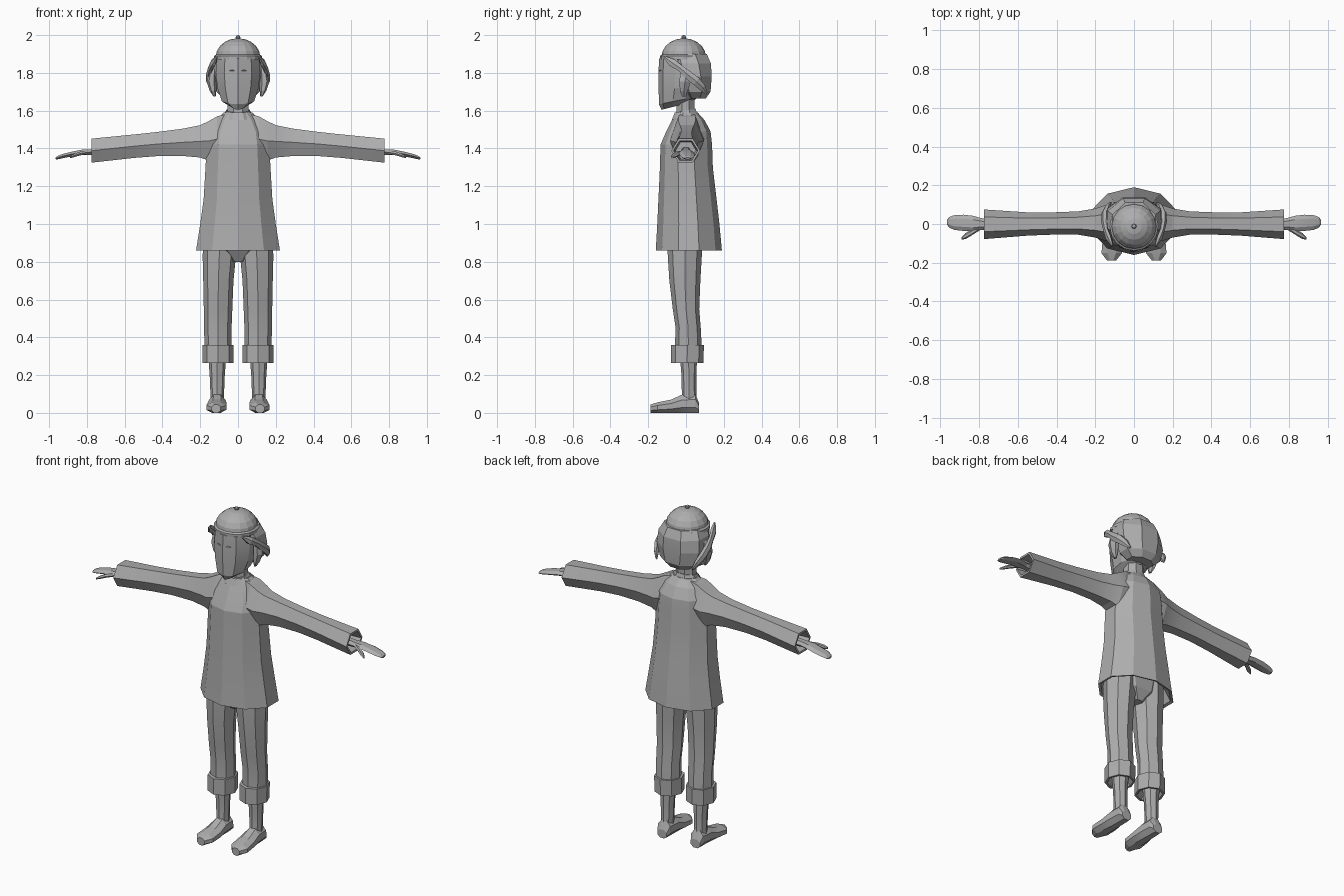
import bpy, bmesh, math
from mathutils import Vector

grey = bpy.data.materials.new("plain grey")
grey.diffuse_color = (0.42, 0.42, 0.42, 1)


def ring(c, u, v, n, phase=0.0):
    """Polygon of n points round c, reaching exactly to +-u and +-v."""
    a = [math.radians(phase) + math.tau * i / n for i in range(n)]
    mu = max(abs(math.cos(t)) for t in a)
    mv = max(abs(math.sin(t)) for t in a)
    return [Vector(c) + Vector(u) * (math.cos(t) / mu) + Vector(v) * (math.sin(t) / mv) for t in a]


def level(z, x0, x1, y0, y1, n, phase=0.0, tilt=0.0):
    """Horizontal section; tilt raises its rear."""
    ry = (y1 - y0) / 2
    return ring(((x0 + x1) / 2, (y0 + y1) / 2, z), ((x1 - x0) / 2, 0, 0), (0, ry, tilt * ry), n, phase)


def across(x, y0, y1, z0, z1, n, phase=0.0):
    """Section facing sideways, for arms and hands."""
    return ring((x, (y0 + y1) / 2, (z0 + z1) / 2), (0, (y1 - y0) / 2, 0), (0, 0, (z1 - z0) / 2), n, phase)


def loft(name, rings, mirror=False, smooth=12):
    bm = bmesh.new()
    loops = [[bm.verts.new(p) for p in r] for r in rings]
    n = len(loops[0])
    for a, b in zip(loops, loops[1:]):
        for i in range(n):
            j = (i + 1) % n
            bm.faces.new((a[i], a[j], b[j], b[i]))
    bm.faces.new(loops[0][::-1])
    bm.faces.new(loops[-1])
    bmesh.ops.recalc_face_normals(bm, faces=bm.faces)
    me = bpy.data.meshes.new(name)
    bm.to_mesh(me)
    bm.free()
    me.materials.append(grey)
    ob = bpy.data.objects.new(name, me)
    bpy.context.collection.objects.link(ob)
    if mirror:
        ob.modifiers.new("mirror", "MIRROR").use_mirror_merge = False
    bpy.ops.object.select_all(action="DESELECT")
    ob.select_set(True)
    bpy.context.view_layer.objects.active = ob
    bpy.ops.object.shade_smooth_by_angle(angle=math.radians(smooth))
    return ob


# Long coat with a hollow hem and a narrow shoulder line
coat = [(0.95, 0.17, -0.12, 0.13), (0.865, 0.205, -0.148, 0.175), (0.86, 0.222, -0.16, 0.19),
        (1.0, 0.2, -0.152, 0.177), (1.13, 0.182, -0.146, 0.162), (1.3, 0.172, -0.138, 0.142),
        (1.42, 0.165, -0.135, 0.138), (1.49, 0.152, -0.105, 0.13), (1.55, 0.115, -0.075, 0.098),
        (1.59, 0.075, -0.058, 0.062)]
loft("coat", [level(z, -x, x, y0, y1, 10, 90) for z, x, y0, y1 in coat])

# Collar and neck
loft("collar", [level(1.565, -0.08, 0.08, -0.075, 0.06, 8, 22.5, 0.2),
                level(1.6, -0.062, 0.062, -0.06, 0.05, 8, 22.5, 0.2)])
loft("neck", [level(z, -0.055, 0.055, -0.05, 0.045, 8, 22.5) for z in (1.56, 1.68)])

# Sleeves, hollow at the wrist
sleeve = [(0.05, -0.06, 0.08, 1.36, 1.585), (0.11, -0.085, 0.095, 1.33, 1.57),
          (0.155, -0.085, 0.095, 1.335, 1.545), (0.2, -0.07, 0.08, 1.352, 1.523),
          (0.29, -0.055, 0.065, 1.36, 1.505), (0.42, -0.055, 0.06, 1.36, 1.488),
          (0.55, -0.06, 0.06, 1.35, 1.474), (0.775, -0.078, 0.075, 1.325, 1.452),
          (0.775, -0.066, 0.063, 1.337, 1.44), (0.7, -0.055, 0.053, 1.345, 1.435)]
loft("sleeve", [across(*s, 6) for s in sleeve], True)

# Flat hands with a drooping thumb
hand = [(0.69, -0.03, 0.03, 1.36, 1.405), (0.78, -0.03, 0.028, 1.365, 1.395),
        (0.83, -0.038, 0.042, 1.365, 1.393), (0.88, -0.036, 0.048, 1.358, 1.383),
        (0.93, -0.03, 0.045, 1.348, 1.37), (0.955, -0.018, 0.036, 1.342, 1.36),
        (0.965, -0.005, 0.022, 1.343, 1.353)]
loft("hand", [across(*h, 6) for h in hand], True)
thumb = [(0.8, -0.035, 0.0, 1.37, 1.388), (0.84, -0.06, -0.03, 1.362, 1.382),
         (0.87, -0.078, -0.046, 1.353, 1.37), (0.89, -0.08, -0.068, 1.348, 1.358)]
loft("thumb", [across(*t, 6) for t in thumb], True)

# Trousers: hip block and two slightly bent legs
loft("trouser_seat", [level(0.8, -0.035, 0.035, -0.05, 0.05, 8, 22.5),
                      level(0.86, -0.13, 0.13, -0.09, 0.08, 8, 22.5),
                      level(0.96, -0.16, 0.16, -0.1, 0.09, 8, 22.5)])
leg = [(0.94, 0.005, 0.185, -0.1, 0.09), (0.82, 0.012, 0.187, -0.096, 0.083),
       (0.7, 0.024, 0.184, -0.088, 0.076), (0.55, 0.03, 0.181, -0.07, 0.07),
       (0.45, 0.034, 0.179, -0.055, 0.078), (0.32, 0.034, 0.178, -0.06, 0.085)]
loft("trouser_leg", [level(*s, 8, 0) for s in leg], True)
cuff = [(0.3, 0.06, 0.16, -0.04, 0.06), (0.265, 0.035, 0.175, -0.065, 0.08),
        (0.265, 0.024, 0.187, -0.08, 0.092), (0.36, 0.024, 0.187, -0.08, 0.095),
        (0.36, 0.036, 0.176, -0.06, 0.08)]
loft("trouser_cuff", [level(*s, 8, 0) for s in cuff], True)

# Ankles and flat-soled feet
shin = [(0.33, 0.06, 0.16, -0.035, 0.06), (0.2, 0.07, 0.15, -0.024, 0.055),
        (0.1, 0.074, 0.146, -0.022, 0.055), (0.03, 0.072, 0.148, -0.03, 0.06)]
loft("ankle", [level(*s, 8, 0) for s in shin], True)
foot = [(0.07, 0.08, 0.142, 0.05), (0.05, 0.07, 0.15, 0.1), (-0.02, 0.066, 0.154, 0.097),
        (-0.08, 0.06, 0.162, 0.07), (-0.15, 0.062, 0.168, 0.056), (-0.188, 0.092, 0.14, 0.044)]
loft("foot", [ring(((a + b) / 2, y, h / 2), ((b - a) / 2, 0, 0), (0, 0, h / 2), 8, 22.5)
              for y, a, b, h in foot], True)

# Head with a pointed chin
head = [(1.625, 0.035, -0.13, 0.03, 0.25), (1.655, 0.085, -0.143, 0.07, 0.2),
        (1.72, 0.108, -0.145, 0.1, 0.05), (1.8, 0.118, -0.146, 0.11, 0),
        (1.875, 0.112, -0.142, 0.11, 0), (1.9, 0.1, -0.11, 0.1, 0)]
loft("head", [level(z, -x, x, y0, y1, 10, 90, t) for z, x, y0, y1, t in head])

# Faceted hair wrapping the back and sides
hair = [(1.665, 0.075, 0.0, 0.105), (1.70, 0.115, -0.03, 0.13), (1.78, 0.14, -0.06, 0.136),
        (1.85, 0.135, -0.09, 0.132), (1.9, 0.11, -0.1, 0.11)]
loft("hair", [level(z, -x, x, y0, y1, 8, 22.5) for z, x, y0, y1 in hair])

# Lock of hair slanting back along each side, and the ear under it
lock = [(0.112, -0.115, 1.885, 0.006), (0.13, -0.075, 1.855, 0.021), (0.146, -0.03, 1.825, 0.017),
        (0.152, 0.01, 1.79, 0.022), (0.15, 0.055, 1.755, 0.023), (0.135, 0.09, 1.72, 0.018),
        (0.12, 0.11, 1.69, 0.006)]
loft("side_lock", [ring((x, y, z), (r * 0.8, 0, 0), (0, r * 0.6, r * 0.8), 6) for x, y, z, r in lock], True)
ear = [(1.675, 0.118, 0.13, -0.02, 0.0), (1.705, 0.115, 0.15, -0.032, 0.01),
       (1.755, 0.115, 0.166, -0.035, 0.025), (1.8, 0.115, 0.156, -0.03, 0.03),
       (1.83, 0.115, 0.14, -0.02, 0.02)]
loft("ear", [level(*s, 6, 0) for s in ear], True)

# Narrow eye slits lying on the face
loft("eye_slit", [ring((x, y, z), (0, 0.003, 0), (0, 0, r), 4)
                  for x, y, z, r in ((0.018, -0.142, 1.81, 0.001), (0.03, -0.137, 1.814, 0.003),
                                     (0.044, -0.132, 1.812, 0.001))], True)

# Round cap: rim, dome and knob
rim = [(1.868, 0.115), (1.872, 0.126), (1.89, 0.126), (1.897, 0.115)]
loft("cap_rim", [level(z, -r, r, -0.012 - r, -0.012 + r, 16) for z, r in rim])
dome = [(1.885 + 0.098 * math.sin(t), 0.118 * math.cos(t)) for t in (math.radians(a) for a in (0, 18, 36, 54, 70, 86))]
loft("cap_dome", [level(z, -r, r, -0.012 - r, -0.012 + r, 16) for z, r in dome])
knob = [(1.988 + 0.012 * math.sin(t), 0.013 * math.cos(t)) for t in (math.radians(a) for a in (-80, -40, 0, 40, 80))]
loft("cap_knob", [level(z, -r, r, -0.012 - r, -0.012 + r, 8) for z, r in knob])
